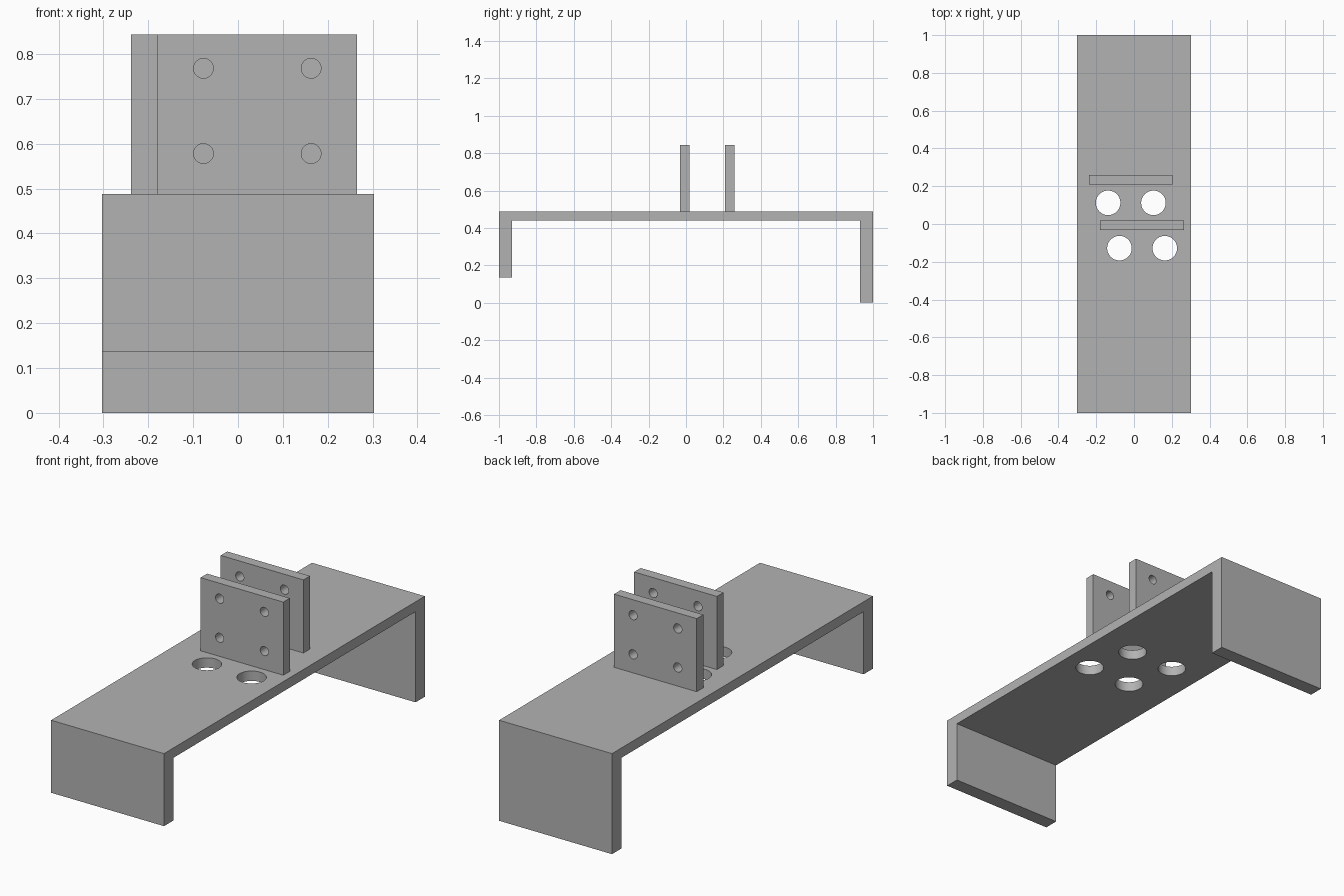
import bpy, bmesh, math
from mathutils import Matrix, Vector

cube = bpy.data.objects.get("Cube")
if cube:
    bpy.data.objects.remove(cube, do_unlink=True)

# Single grey finish
grey = bpy.data.materials.new("grey_metal")
grey.use_nodes = True
colour = (0.45, 0.45, 0.45, 1)
grey.diffuse_color = colour
grey.node_tree.nodes["Principled BSDF"].inputs["Base Color"].default_value = colour

DECK_LOW, DECK_TOP = 0.44, 0.488


def make_object(name, bm):
    bmesh.ops.recalc_face_normals(bm, faces=bm.faces)
    mesh = bpy.data.meshes.new(name)
    bm.to_mesh(mesh)
    bm.free()
    obj = bpy.data.objects.new(name, mesh)
    bpy.context.collection.objects.link(obj)
    mesh.materials.append(grey)
    return obj


def extrude_profile(name, points, x0, x1):
    """Extrude a (y, z) outline along x."""
    bm = bmesh.new()
    face = bm.faces.new([bm.verts.new((x0, y, z)) for y, z in points])
    result = bmesh.ops.extrude_face_region(bm, geom=[face])
    verts = [v for v in result["geom"] if isinstance(v, bmesh.types.BMVert)]
    bmesh.ops.translate(bm, verts=verts, vec=(x1 - x0, 0, 0))
    return make_object(name, bm)


def drill(obj, centres, radius, axis):
    """Cut round through-holes along the given axis."""
    bm = bmesh.new()
    turn = Vector((0, 0, 1)).rotation_difference(Vector(axis)).to_matrix().to_4x4()
    for c in centres:
        bmesh.ops.create_cone(bm, cap_ends=True, segments=48, radius1=radius,
                              radius2=radius, depth=0.15,
                              matrix=Matrix.Translation(c) @ turn)
    cutter = make_object("hole_cutter", bm)
    cutter.hide_render = True
    mod = obj.modifiers.new("holes", 'BOOLEAN')
    mod.operation, mod.solver, mod.object = 'DIFFERENCE', 'EXACT', cutter
    bpy.ops.object.select_all(action='DESELECT')
    obj.select_set(True)
    bpy.context.view_layer.objects.active = obj
    bpy.ops.object.modifier_apply(modifier=mod.name)
    bpy.data.objects.remove(cutter, do_unlink=True)
    bpy.ops.object.shade_smooth_by_angle(angle=math.radians(30))


# Bent base: flat deck with a short front leg and a long back leg
base = extrude_profile("base_bracket", [
    (-1, 0.136), (-0.929, 0.136), (-0.929, DECK_LOW), (0.929, DECK_LOW),
    (0.929, 0), (1, 0), (1, DECK_TOP), (-1, DECK_TOP)], -0.303, 0.303)

# Two upright plates, each with a pair of deck holes in front of it
plates = [("front_plate", 0.043, -0.006), ("back_plate", -0.017, 0.234)]
SPACING = 0.12
deck_holes = []
for name, x, y in plates:
    plate = extrude_profile(name, [
        (y - 0.025, DECK_TOP), (y + 0.025, DECK_TOP),
        (y + 0.025, 0.843), (y - 0.025, 0.843)], x - 0.222, x + 0.222)
    drill(plate, [Vector((x + s * SPACING, y, z))
                  for s in (-1, 1) for z in (0.578, 0.768)], 0.022, (0, 1, 0))
    deck_holes += [Vector((x + s * SPACING, y - 0.122, 0.464)) for s in (-1, 1)]

drill(base, deck_holes, 0.065, (0, 0, 1))
